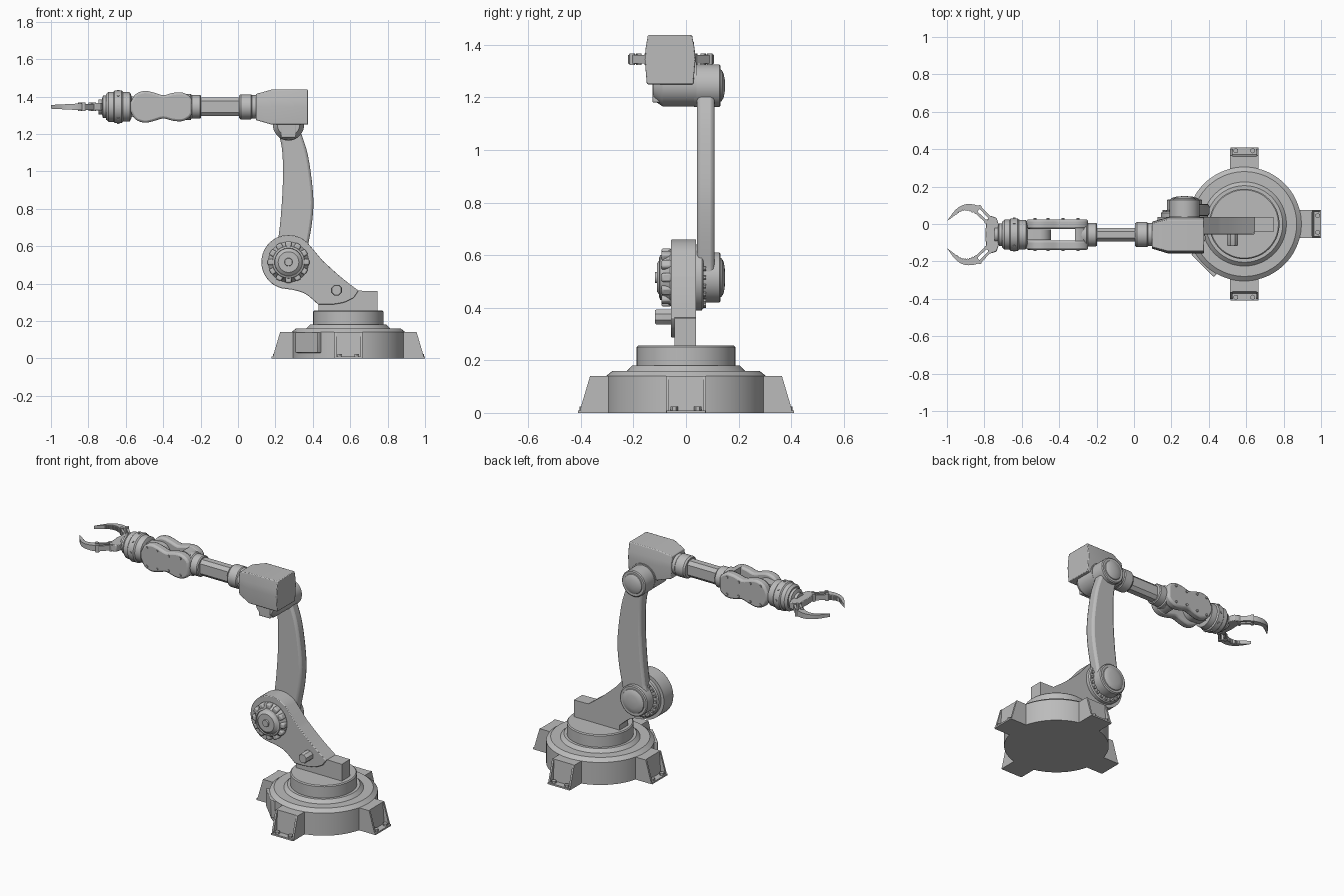
import bpy, bmesh
from math import cos, sin, pi, radians
from mathutils import Vector, Matrix

cube = bpy.data.objects.get("Cube")
if cube:
    bpy.data.objects.remove(cube, do_unlink=True)

grey = bpy.data.materials.new("plain_grey")
grey.use_nodes = True
COLOR = (0.5, 0.5, 0.5, 1)
grey.diffuse_color = COLOR
grey.node_tree.nodes["Principled BSDF"].inputs["Base Color"].default_value = COLOR


def loft(name, rings, bevel=0.0, matrix=None):
    """Skin a list of equal-length rings and cap both ends."""
    bm = bmesh.new()
    loops = [[bm.verts.new(p) for p in ring] for ring in rings]
    n = len(loops[0])
    for a, b in zip(loops, loops[1:]):
        for i in range(n):
            bm.faces.new((a[i], a[(i + 1) % n], b[(i + 1) % n], b[i]))
    bm.faces.new(loops[0])
    bm.faces.new(loops[-1])
    if matrix:
        bm.transform(matrix)
    bmesh.ops.recalc_face_normals(bm, faces=bm.faces)
    mesh = bpy.data.meshes.new(name)
    bm.to_mesh(mesh)
    bm.free()
    mesh.materials.append(grey)
    ob = bpy.data.objects.new(name, mesh)
    bpy.context.collection.objects.link(ob)
    bpy.ops.object.select_all(action='DESELECT')
    ob.select_set(True)
    bpy.context.view_layer.objects.active = ob
    bpy.ops.object.shade_smooth_by_angle(angle=radians(32))
    if bevel:
        mod = ob.modifiers.new("edge_bevel", 'BEVEL')
        mod.width = bevel
        mod.segments = 2
        mod.limit_method = 'ANGLE'
        mod.angle_limit = radians(40)
    return ob


def lathe(name, origin, axis, profile, sides=48):
    """Turn (radius, distance) pairs around an axis."""
    m = Matrix.Translation(origin) @ Vector(axis).to_track_quat('Z', 'Y').to_matrix().to_4x4()
    rings = [[(r * cos(2 * pi * (i + .5) / sides), r * sin(2 * pi * (i + .5) / sides), t)
              for i in range(sides)] for r, t in profile]
    return loft(name, rings, matrix=m)


def prism(name, pts, lo, hi, axis='y', bevel=0.0, matrix=None):
    """Extrude a flat outline along an axis."""
    place = {'x': lambda a, b, t: (t, a, b),
             'y': lambda a, b, t: (a, t, b),
             'z': lambda a, b, t: (a, b, t)}[axis]
    return loft(name, [[place(a, b, t) for a, b in pts] for t in (lo, hi)], bevel, matrix)


def box(name, x, y, z, bevel=0.0, matrix=None):
    return prism(name, [(x[0], y[0]), (x[1], y[0]), (x[1], y[1]), (x[0], y[1])],
                 z[0], z[1], 'z', bevel, matrix)


def curve(pts, steps=5):
    """Smooth open path through the points."""
    p = [Vector(q) for q in [pts[0]] + pts + [pts[-1]]]
    out = []
    for a, b, c, d in zip(p, p[1:], p[2:], p[3:]):
        for k in range(steps):
            t = k / steps
            out.append(tuple(b + (c - a) * t / 2 + (2 * a - 5 * b + 4 * c - d) * t * t / 2
                             + (3 * b - a - 3 * c + d) * t ** 3 / 2))
    return out + [tuple(p[-1])]


def arc(cx, cz, r, a0, a1, n=28):
    return [(cx + r * cos(radians(a0 + (a1 - a0) * i / n)),
             cz + r * sin(radians(a0 + (a1 - a0) * i / n))) for i in range(n + 1)]


# Base drum and turntable
BX = 0.59
lathe("base_drum", (BX, 0, 0), (0, 0, 1),
      [(.305, 0), (.305, .14), (.28, .16), (.225, .16), (.205, .18), (.15, .18)], 64)
lathe("turntable", (BX, 0, .17), (0, 0, 1), [(.188, 0), (.188, .08), (.182, .086)], 64)

# Four gusseted feet with bolts
for k in range(4):
    m = Matrix.Translation((BX, 0, 0)) @ Matrix.Rotation(k * pi / 2, 4, 'Z')
    prism("foot_core", [(.27, 0), (.372, 0), (.362, .14), (.27, .14)], -.07, .07, 'y', 0, m)
    box("foot_plate", (.28, .41), (-.075, .075), (0, .01), 0, m)
    for s in (-1, 1):
        prism("foot_gusset", [(.27, 0), (.402, 0), (.402, .015), (.365, .14), (.27, .14)],
              s * .064, s * .076, 'y', 0, m)
        lathe("foot_bolt", m @ Vector((.392, s * .045, .008)), (0, 0, 1),
              [(.014, 0), (.014, .016)], 6)

# Connector panel on the drum
box("connector_panel", (.25, .316), (-.085, .085), (.03, .14), .004,
    Matrix.Translation((BX, 0, 0)) @ Matrix.Rotation(radians(225), 4, 'Z'))

# Shoulder bracket and its raised cover
SX, SZ = .27, .515
head = arc(SX, SZ, .145, 255, 45)
slope = curve([(.45, .525), (.55, .435), (.645, .362)])
under = curve([(.43, .287), (.36, .345), (.29, .367)])
prism("shoulder_bracket", head + slope + [(.745, .36), (.745, .25), (.43, .25)] + under,
      -.044, .038)
prism("shoulder_cover", head + slope + curve([(.62, .325), (.57, .3), (.5, .287)]) + under,
      -.057, -.04, 'y', .004)
lathe("bracket_nut", (.527, -.04, .365), (0, -1, 0), [(.031, 0), (.031, .072), (.027, .078)], 8)

# Front shoulder gear
lathe("gear_dome", (SX, -.05, SZ), (0, -1, 0),
      [(.108, 0), (.108, .01), (.093, .03), (.085, .048), (.075, .052), (.073, .045),
       (.055, .06), (.022, .06), (.02, .068), (.01, .068)])
for k in range(12):
    m = Matrix.Translation((SX, 0, SZ)) @ Matrix.Rotation(k * pi / 6, 4, 'Y')
    box("gear_tooth", (.07, .111), (-.017, .017), (.055, .094), .008,
        m @ Matrix.Rotation(pi / 2, 4, 'X'))

# Rear shoulder bearing with stud ring
lathe("bearing_ring", (SX, .03, SZ), (0, 1, 0), [(.125, 0), (.125, .03), (.118, .036)])
for k in range(20):
    a = 2 * pi * k / 20
    lathe("bearing_stud", (SX + .108 * cos(a), .06, SZ + .108 * sin(a)), (0, 1, 0),
          [(.009, 0), (.009, .016)], 8)

# Curved upper link
EX, EZ = .27, 1.245
left = curve([(.21, .6), (.228, .75), (.24, .95), (.235, 1.12), (.205, 1.24)])
right = curve([(.335, 1.21), (.375, 1.08), (.402, .87), (.395, .72), (.365, .56)])
prism("upper_link", left + arc(EX, EZ, .068, 170, 10, 10) + right
      + arc(SX, SZ, .092, 10, -200, 20), .042, .108, 'y', .014)

# Rear hub caps on both joints
for name, x, z, r in (("shoulder_hub", SX, SZ, .095), ("elbow_hub", EX, EZ, .081)):
    lathe(name, (x, .07, z), (0, 1, 0),
          [(r, 0), (r, .057), (r - .006, .062), (r - .02, .062), (r - .022, .066),
           (r - .035, .073), (r - .055, .077), (.01, .079)])
lathe("elbow_bearing", (EX, .03, EZ), (0, 1, 0), [(.081, 0), (.081, .05)])

# Elbow pivot under the housing
lathe("elbow_pivot", (EX, .04, 1.25), (0, -1, 0), [(.084, 0), (.084, .13), (.06, .165)])
box("pivot_key", (.23, .31), (-.128, -.06), (1.18, 1.27), .006)

# Elbow housing
AY, AZ = -.057, 1.345
section = [(-.088, .092), (.08, .092), (.09, .04), (.093, 0), (.085, -.095),
           (-.092, -.095), (-.1, 0), (-.097, .04)]
loft("elbow_housing", [[(x, AY + y * sy, AZ + z * sz) for y, z in section]
                       for x, sy, sz in ((.375, 1, 1), (.18, 1, 1), (.095, .74, .74))], .004)


# Forearm tube and collars
def turned(name, x, profile, sides=48):
    return lathe(name, (x, AY, AZ), (-1, 0, 0), profile, sides)


turned("housing_collar", .11, [(.062, 0), (.062, .035), (.067, .04), (.067, .095), (.06, .105)])
tube = [(.018, .05), (.036, .03), (.036, -.03), (.018, -.05),
        (-.018, -.05), (-.036, -.03), (-.036, .03), (-.018, .05)]
prism("forearm_tube", [(AY + y, AZ + z) for y, z in tube], -.22, .02, 'x')
turned("wrist_collar", -.197, [(.058, 0), (.063, .006), (.063, .05), (.07, .056), (.07, .09)])

# Forked wrist: side cheeks, bridge and tongue
top = curve([(-.576, .02), (-.55, .066), (-.5, .085), (-.45, .076), (-.4, .062),
             (-.35, .074), (-.3, .077), (-.26, .058), (-.245, .035)], 3)


def waist(keep):
    pts = [p for p in top if keep(p[0])]
    return [(x, AZ + z) for x, z in pts] + [(x, AZ - z) for x, z in reversed(pts)]


for s in (-1, 1):
    prism("wrist_cheek", waist(lambda x: True), AY + s * .03, AY + s * .082, 'y', .012)
    for x, z in ((-.53, .068), (-.46, .066), (-.38, .052), (-.3, .062)):
        for v in (-1, 1):
            lathe("cheek_stud", (x, AY + s * .078, AZ + v * z * .85), (0, s, 0),
                  [(.008, 0), (.008, .01)], 8)
prism("wrist_bridge", waist(lambda x: x > -.33), AY - .035, AY + .035)
prism("wrist_tongue", arc(-.505, AZ, .062, -90, 90, 16) + [(-.6, AZ + .05), (-.6, AZ - .05)],
      AY - .028, AY + .028)

# Rotating wrist head
turned("wrist_head", -.57, [(.06, 0), (.078, .008), (.08, .045), (.087, .052), (.087, .09),
                            (.08, .096), (.08, .122), (.068, .136)])
turned("wrist_neck", -.7, [(.06, 0), (.06, .022), (.04, .028), (.04, .045)])
for k in range(8):
    a = 2 * pi * k / 8
    lathe("head_stud", (-.64, AY + .083 * cos(a), AZ + .083 * sin(a)), (0, cos(a), sin(a)),
          [(.008, 0), (.008, .008)], 8)

# Gripper palm
prism("gripper_palm", [(-.725, AY + .06), (-.735, AY + .09), (-.765, AY + .1), (-.79, AY + .075),
                       (-.795, AY), (-.79, AY - .075), (-.765, AY - .1), (-.735, AY - .09),
                       (-.725, AY - .06)], AZ - .02, AZ + .02, 'z', .004)

# Mirrored claws: two parallel bars, pivots and a curved jaw
outer = curve([(-.818, .148), (-.86, .162), (-.91, .16), (-.955, .132), (-1.0, .072)], 4)
inner = curve([(-.962, .1), (-.93, .126), (-.89, .132), (-.845, .113)], 4)
for s in (-1, 1):
    for x0, y0, x1, y1 in ((-.77, .09, -.825, .147), (-.79, .07, -.846, .122)):
        d = Vector((x1 - x0, y1 - y0)).normalized() * .007
        prism("claw_bar", [(x0 - d.y, AY + s * (y0 + d.x)), (x1 - d.y, AY + s * (y1 + d.x)),
                           (x1 + d.y, AY + s * (y1 - d.x)), (x0 + d.y, AY + s * (y0 - d.x))],
              AZ - .016, AZ + .016, 'z')
        for x, y in ((x0, y0), (x1, y1)):
            lathe("claw_pivot", (x, AY + s * y, AZ - .022), (0, 0, 1),
                  [(.011, 0), (.011, .044)], 12)
    outline = [(x, AY + s * y) for x, y in outer + inner]
    loft("claw_jaw", [[(x, y, AZ + v * (.018 - .05 * max(0, -x - .84))) for x, y in outline]
                      for v in (-1, 1)])
    for x, y in inner[2:-2]:
        lathe("jaw_ridge", (x, AY + s * y, AZ - .011), (0, 0, 1), [(.005, 0), (.005, .022)], 6)
